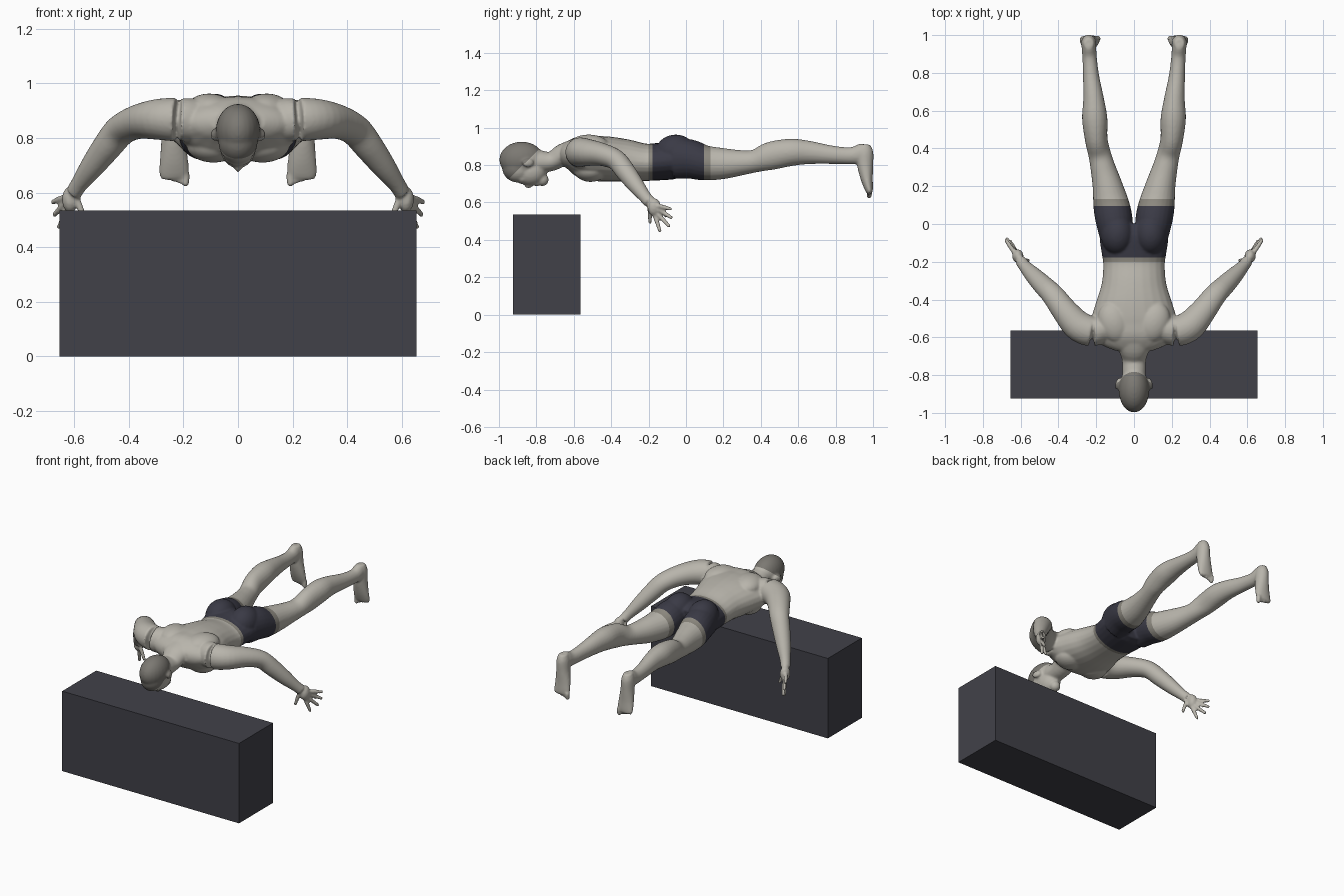
import bpy, bmesh, math
from mathutils import Vector, Matrix

default = bpy.data.objects.get("Cube")
if default:
    bpy.data.objects.remove(default, do_unlink=True)


def material(name, rgb):
    mat = bpy.data.materials.new(name)
    mat.use_nodes = True
    colour = (*rgb, 1)
    mat.diffuse_color = colour
    shader = next(n for n in mat.node_tree.nodes if n.type == 'BSDF_PRINCIPLED')
    shader.inputs["Base Color"].default_value = colour
    shader.inputs["Roughness"].default_value = 0.8
    return mat


skin = material("skin", (.48, .46, .41))
shorts = material("dark shorts", (.042, .042, .06))
trim = material("shorts trim", (.26, .245, .21))
hair = material("cropped hair", (.2, .19, .17))
block_grey = material("block grey", (.053, .053, .066))


def add_object(name, bm, mats):
    mesh = bpy.data.meshes.new(name)
    bm.to_mesh(mesh)
    bm.free()
    for m in mats:
        mesh.materials.append(m)
    obj = bpy.data.objects.new(name, mesh)
    bpy.context.collection.objects.link(obj)
    return obj


def spline(a, b, c, d, t):
    """Smooth in-between value for one section of a loft."""
    return .5 * (2 * b + (c - a) * t + (2 * a - 5 * b + 4 * c - d) * t * t
                 + (3 * b - a - 3 * c + d) * t ** 3)


def loft(bm, sections, side=1, sides=24, steps=4):
    """Closed tube through (x, y, z, half width, half depth) sections."""
    path = []
    last = len(sections) - 1
    for i in range(last):
        quad = [sections[min(max(i + k, 0), last)] for k in (-1, 0, 1, 2)]
        for s in range(steps):
            path.append([spline(*vals, s / steps) for vals in zip(*quad)])
    path.append(sections[-1])
    rings = []
    for i, (x, y, z, a, b) in enumerate(path):
        before, after = path[max(i - 1, 0)], path[min(i + 1, len(path) - 1)]
        along = (Vector(after[:3]) - Vector(before[:3])).normalized()
        u = Vector((1, 0, 0))
        u = (u - along * u.dot(along)).normalized()
        v = along.cross(u)
        ring = []
        for k in range(sides):
            ang = math.tau * k / sides
            p = Vector((x, y, z)) + u * a * math.cos(ang) + v * b * math.sin(ang)
            ring.append(bm.verts.new((p.x * side, p.y, p.z)))
        rings.append(ring)
    for r, q in zip(rings, rings[1:]):
        for k in range(sides):
            n = (k + 1) % sides
            bm.faces.new((r[k], r[n], q[n], q[k]))
    bm.faces.new(rings[0])
    bm.faces.new(rings[-1])


def ball(bm, centre, radii, side=1, tilt=0):
    place = (Matrix.Translation((centre[0] * side, *centre[1:]))
             @ Matrix.Rotation(tilt * side, 4, 'Z') @ Matrix.Diagonal((*radii, 1)))
    bmesh.ops.create_uvsphere(bm, u_segments=24, v_segments=16, radius=1, matrix=place)


def finger(bm, base, tip, r, side):
    """Slim digit with rounded tip."""
    a, b = Vector(base), Vector(tip)
    mid = a.lerp(b, .5)
    loft(bm, [(*a, r, r), (*mid, r, r), (*b, r * .8, r * .8)], side, 10, 3)
    ball(bm, tip, (r * .85,) * 3, side)


body = bmesh.new()

# Torso, shoulders to hips
loft(body, [(0, y, z, a, b) for y, z, a, b in (
    (-.67, .86, .10, .045), (-.64, .858, .17, .07), (-.59, .853, .215, .10),
    (-.52, .838, .23, .118), (-.42, .832, .203, .121), (-.32, .825, .172, .113),
    (-.22, .815, .163, .10), (-.15, .818, .172, .10), (-.06, .825, .18, .10),
    (-.005, .82, .13, .08))])

# Neck
loft(body, [(0, -.60, .868, .12, .07), (0, -.66, .853, .085, .06),
            (0, -.72, .82, .064, .052), (0, -.80, .82, .062, .062),
            (0, -.85, .82, .05, .05)])

# Head: skull, brow, face, chin, nose and lips
for centre, radii in (
        ((0, -.878, .828), (.081, .12, .097)),
        ((0, -.898, .785), (.072, .085, .078)),
        ((0, -.832, .768), (.066, .088, .078)),
        ((0, -.875, .73), (.052, .03, .032)),
        ((0, -.768, .722), (.034, .034, .034)),
        ((0, -.842, .697), (.013, .024, .022)),
        ((0, -.798, .698), (.026, .014, .012))):
    ball(body, centre, radii)

leg = [(.095, -.06, .835, .088, .108), (.105, .02, .832, .098, .105),
       (.12, .10, .812, .096, .094), (.14, .20, .808, .08, .083),
       (.165, .30, .813, .066, .067), (.182, .37, .822, .06, .061),
       (.20, .45, .848, .06, .075), (.208, .56, .868, .067, .073),
       (.214, .66, .867, .055, .062), (.227, .78, .855, .043, .049),
       (.235, .88, .85, .038, .045), (.239, .94, .86, .038, .055),
       (.24, .97, .865, .03, .045)]
foot = [(.24, .955, .91, .026, .03), (.24, .955, .87, .039, .046),
        (.238, .958, .80, .043, .043), (.235, .966, .73, .051, .033),
        (.234, .977, .675, .055, .023), (.233, .982, .652, .05, .016)]
arm = [(.16, -.56, .865, .07, .08), (.23, -.567, .868, .08, .08),
       (.30, -.535, .868, .08, .074), (.37, -.455, .858, .068, .062),
       (.43, -.375, .828, .06, .055), (.48, -.325, .768, .054, .053),
       (.535, -.27, .695, .044, .045), (.58, -.222, .634, .032, .034),
       (.60, -.195, .603, .03, .033)]
# Knuckle and tip of each finger, thumb first
fingers = [((.592, -.195, .58), (.56, -.192, .495)),
           ((.612, -.17, .54), (.632, -.14, .45)),
           ((.622, -.152, .54), (.655, -.092, .475)),
           ((.633, -.142, .56), (.672, -.08, .52)),
           ((.638, -.145, .582), (.678, -.085, .566))]

for side in (1, -1):
    loft(body, leg, side)
    loft(body, foot, side)
    loft(body, arm, side)
    # Shoulder blade, chest muscle, buttock and ear
    ball(body, (.105, -.52, .905), (.085, .11, .058), side, -.3)
    ball(body, (.09, -.51, .775), (.10, .09, .065), side)
    ball(body, (.088, -.055, .865), (.088, .11, .098), side)
    ball(body, (.084, -.845, .812), (.014, .032, .023), side, .3)
    # Palm
    ball(body, (.615, -.17, .575), (.03, .036, .048), side)
    for base, tip in fingers:
        finger(body, base, tip, .0125, side)
    # Toes, big toe on the inner side
    for i in range(5):
        x = .192 + .021 * i
        finger(body, (x, .982, .67), (x, .98, .635 + .006 * i),
               .016 if i == 0 else .0115, side)

bmesh.ops.recalc_face_normals(body, faces=body.faces)
raw = add_object("body_parts", body, [])

# Fuse the parts into one smooth skin
fuse = raw.modifiers.new("fuse", 'REMESH')
fuse.mode = 'VOXEL'
fuse.voxel_size = .0065
soften = raw.modifiers.new("soften", 'SMOOTH')
soften.factor = .5
soften.iterations = 6
graph = bpy.context.evaluated_depsgraph_get()
fused = bpy.data.meshes.new_from_object(raw.evaluated_get(graph))
bpy.data.objects.remove(raw, do_unlink=True)
bm = bmesh.new()
bm.from_mesh(fused)
bpy.data.meshes.remove(fused)

# Cut clean colour borders for the waistband, hems and hairline
WAIST, BAND, HEM, EDGE = -.2, -.178, .095, .132
hair_point, hair_normal = Vector((0, -.79, .88)), Vector((0, -.7, .72))
cuts = [(Vector((0, y, 0)), Vector((0, 1, 0))) for y in (WAIST, BAND, HEM, EDGE)]
cuts.append((hair_point, hair_normal))
for point, normal in cuts:
    bmesh.ops.bisect_plane(bm, geom=bm.verts[:] + bm.edges[:] + bm.faces[:],
                           dist=.00001, plane_co=point, plane_no=normal)
for f in bm.faces:
    f.smooth = True
    c = f.calc_center_median()
    if abs(c.x) < .3 and WAIST < c.y < EDGE:
        f.material_index = 1 if BAND < c.y < HEM else 2
    elif c.y < -.77 and (c - hair_point).dot(hair_normal) > 0:
        f.material_index = 3
add_object("swimmer_body", bm, [skin, shorts, trim, hair])

# Starting block
bm = bmesh.new()
bmesh.ops.create_cube(bm, size=1, matrix=Matrix.Translation((0, -.745, .2675))
                      @ Matrix.Diagonal((1.31, .36, .535, 1)))
add_object("block", bm, [block_grey])
